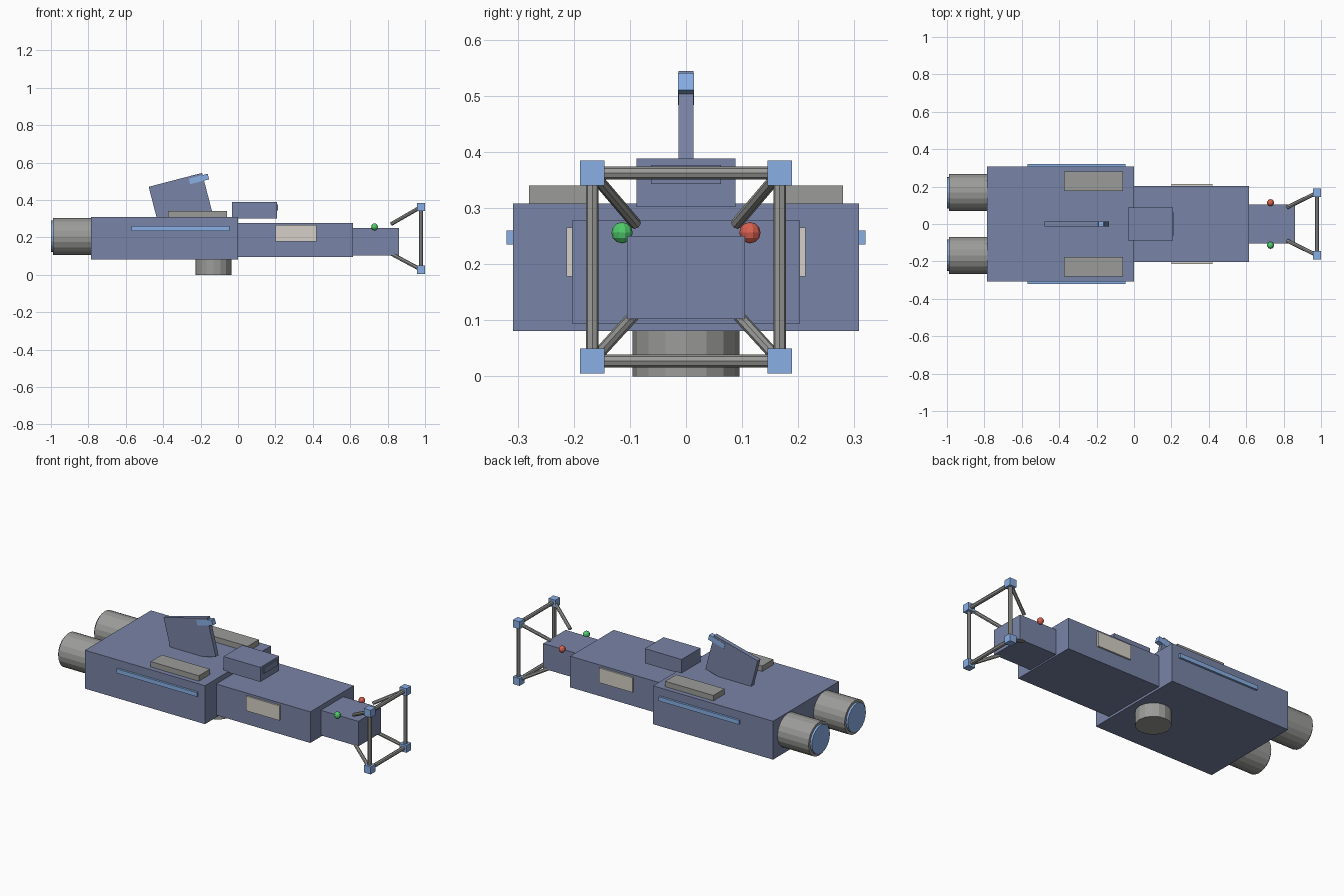
import bpy, math
from mathutils import Vector

if "Cube" in bpy.data.objects:
    bpy.data.objects.remove(bpy.data.objects["Cube"])


def material(name, rgb):
    m = bpy.data.materials.new(name)
    m.diffuse_color = (*rgb, 1)
    m.use_nodes = True
    m.node_tree.nodes["Principled BSDF"].inputs["Base Color"].default_value = m.diffuse_color
    return m


HULL = material("hull_blue", (0.19, 0.23, 0.38))
ACCENT = material("light_blue", (0.25, 0.43, 0.78))
PANEL = material("pale_panel", (0.66, 0.63, 0.57))
METAL = material("metal_grey", (0.33, 0.33, 0.32))
RED = material("red_lamp", (0.7, 0.12, 0.08))
GREEN = material("green_lamp", (0.08, 0.6, 0.15))


def finish(name, mat):
    o = bpy.context.object
    o.name = name
    o.data.materials.append(mat)
    return o


def box(name, lo, hi, mat):
    lo, hi = Vector(lo), Vector(hi)
    bpy.ops.mesh.primitive_cube_add(size=1, location=(lo + hi) / 2)
    o = finish(name, mat)
    o.scale = hi - lo
    return o


def tilted_box(name, centre, size, angle, mat):
    bpy.ops.mesh.primitive_cube_add(size=1, location=centre, rotation=(0, -math.radians(angle), 0))
    o = finish(name, mat)
    o.scale = size
    return o


def rod(name, a, b, radius, mat, sides=8):
    a, b = Vector(a), Vector(b)
    bpy.ops.mesh.primitive_cylinder_add(vertices=sides, radius=radius, depth=(b - a).length,
                                        location=(a + b) / 2)
    o = finish(name, mat)
    o.rotation_euler = (b - a).to_track_quat('Z', 'Y').to_euler()
    return o


# Stepped hull
box("rear_hull", (-0.785, -0.308, 0.081), (0, 0.308, 0.308), HULL)
box("middle_hull", (0, -0.203, 0.094), (0.615, 0.203, 0.278), HULL)
box("nose", (0.61, -0.105, 0.102), (0.86, 0.105, 0.25), HULL)

# Bridge with its front window
box("bridge", (-0.033, -0.088, 0.302), (0.208, 0.088, 0.388), HULL)
box("bridge_window", (0.2, -0.062, 0.343), (0.215, 0.062, 0.377), HULL)

# Raked fin with tip
tilted_box("fin", (-0.307, 0, 0.4), (0.295, 0.026, 0.222), 14.6, HULL)
tilted_box("fin_tip", (-0.209, 0, 0.512), (0.105, 0.029, 0.031), 14.6, ACCENT)

# Docking drum underneath
rod("belly_drum", (-0.131, 0, 0), (-0.131, 0, 0.1), 0.095, METAL, 16)

# Mirrored side details and engines
for s, side in ((-1, "near"), (1, "far")):
    rod("engine_" + side, (-0.988, s * 0.168, 0.205), (-0.77, s * 0.168, 0.205), 0.099, METAL, 20)
    rod("exhaust_" + side, (-1.0, s * 0.168, 0.205), (-0.96, s * 0.168, 0.205), 0.084, ACCENT, 20)
    box("roof_pad_" + side, (-0.375, s * 0.228 - 0.052, 0.3), (-0.06, s * 0.228 + 0.052, 0.34), METAL)
    box("side_strip_" + side, (-0.57, s * 0.31 - 0.01, 0.235), (-0.045, s * 0.31 + 0.01, 0.26), ACCENT)
    box("side_panel_" + side, (0.2, s * 0.203 - 0.01, 0.178), (0.42, s * 0.203 + 0.01, 0.265), PANEL)
    bpy.ops.mesh.primitive_uv_sphere_add(segments=10, ring_count=6, radius=0.019,
                                         location=(0.73, s * 0.114, 0.256))
    finish("lamp_" + side, RED if s > 0 else GREEN)

# Square front frame: posts, beams, corner blocks and struts
FX, FY, LOW, HIGH = 0.978, 0.167, 0.0275, 0.3625
for s in (-1, 1):
    rod("frame_post", (FX, s * FY, LOW), (FX, s * FY, HIGH), 0.0115, METAL)
    for z, root in ((LOW, 0.112), (HIGH, 0.272)):
        box("frame_corner", (FX - 0.022, s * FY - 0.022, z - 0.022),
            (FX + 0.022, s * FY + 0.022, z + 0.022), ACCENT)
        rod("frame_strut", (0.82, s * 0.09, root), (FX, s * FY, z), 0.0105, METAL)
for z in (LOW, HIGH):
    rod("frame_beam", (FX, -FY, z), (FX, FY, z), 0.0115, METAL)
